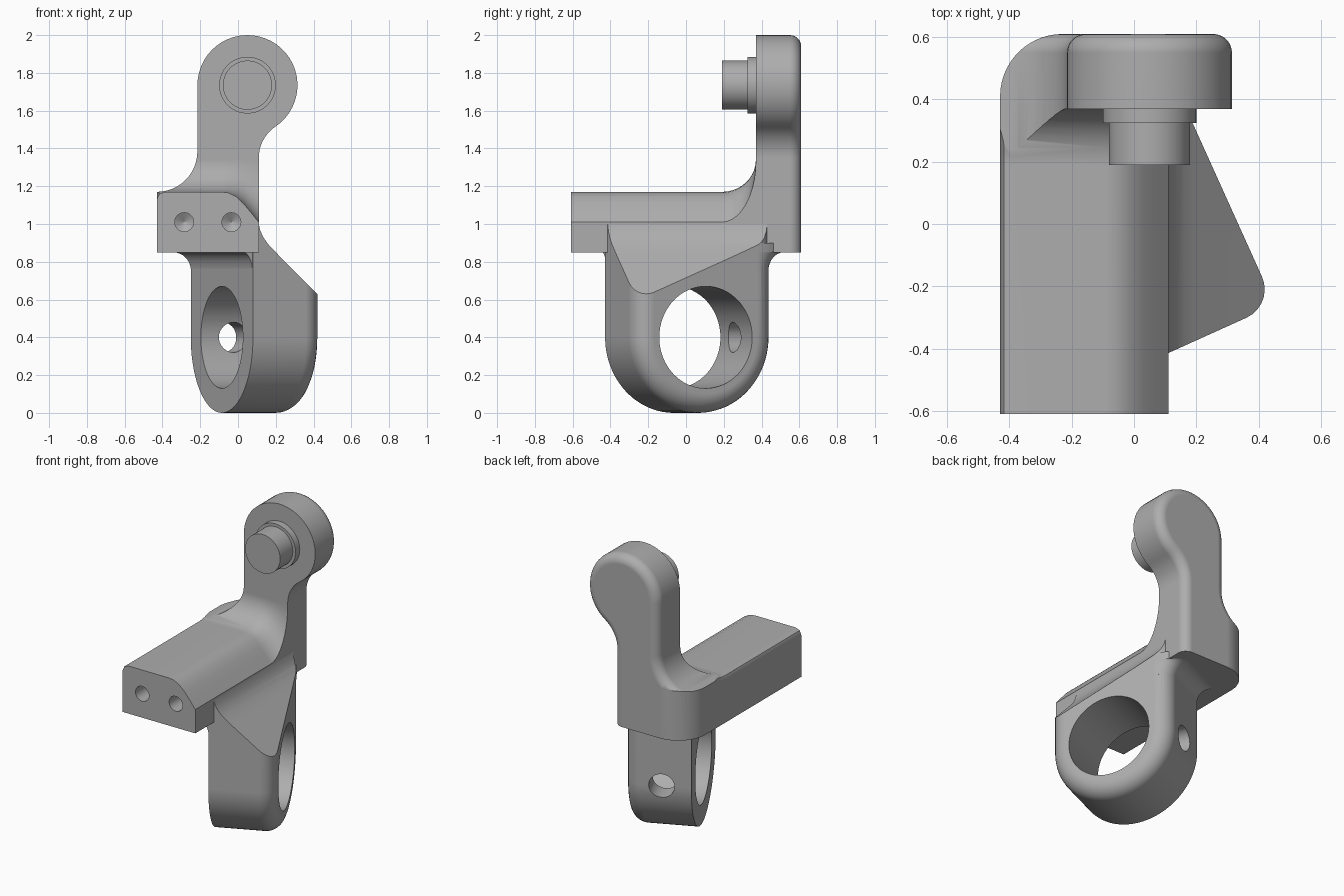
import bpy, bmesh
from math import sin, cos, pi, radians, sqrt
from mathutils import Vector, Matrix

cube = bpy.data.objects.get("Cube")
if cube:
    bpy.data.objects.remove(cube, do_unlink=True)

metal = bpy.data.materials.new("plain grey metal")
metal.use_nodes = True
grey = (0.42, 0.42, 0.42, 1)
metal.diffuse_color = grey
metal.node_tree.nodes["Principled BSDF"].inputs["Base Color"].default_value = grey


def arc(cx, cy, r, a0, a1, steps):
    angles = [radians(a0 + (a1 - a0) * i / steps) for i in range(steps + 1)]
    return [(cx + r * cos(a), cy + r * sin(a)) for a in angles]


def loft(name, rings, matrix=None, bevel=0, skip=None):
    """Skin rings of points, cap the ends, and round the edge of the last cap."""
    bm = bmesh.new()
    loops = [[bm.verts.new(p) for p in ring] for ring in rings]
    count = len(loops[0])
    for a, b in zip(loops, loops[1:]):
        for i in range(count):
            j = (i + 1) % count
            bm.faces.new((a[i], a[j], b[j], b[i]))
    bm.faces.new(loops[0])
    end = bm.faces.new(loops[-1])
    bmesh.ops.recalc_face_normals(bm, faces=bm.faces)
    if bevel:
        edges = [e for e in end.edges if not all(skip(v.co) for v in e.verts)]
        bmesh.ops.bevel(bm, geom=edges, offset=bevel, offset_type='OFFSET',
                        segments=7, profile=0.5, affect='EDGES', clamp_overlap=False)
    if matrix:
        bm.transform(matrix)
    mesh = bpy.data.meshes.new(name)
    bm.to_mesh(mesh)
    bm.free()
    mesh.materials.append(metal)
    obj = bpy.data.objects.new(name, mesh)
    bpy.context.collection.objects.link(obj)
    return obj


def along_y(pts, *ys):
    return [[(x, y, z) for x, z in pts] for y in ys]


def turned(name, steps, matrix, sides=64):
    """Round part about local z from (radius, height) steps."""
    return loft(name, [[(x, y, h) for x, y in arc(0, 0, r, 0, 360, sides)[:-1]]
                       for r, h in steps], matrix)


def boolean(obj, other, operation):
    mod = obj.modifiers.new("cut", 'BOOLEAN')
    mod.operation, mod.solver, mod.object = operation, 'EXACT', other
    bpy.context.view_layer.objects.active = obj
    bpy.ops.object.modifier_apply(modifier=mod.name)
    bpy.data.objects.remove(other, do_unlink=True)


def finish(obj):
    bpy.ops.object.select_all(action='DESELECT')
    obj.select_set(True)
    bpy.context.view_layer.objects.active = obj
    bpy.ops.object.shade_smooth_by_angle(angle=radians(30))
    mod = obj.modifiers.new("even shading", 'WEIGHTED_NORMAL')
    mod.keep_sharp = True


# Upright plate and bar share one front outline
outline = [(-0.43, 0.85), (0.11, 0.85)]
outline += arc(0.31, 1.35, 0.2, 180, 124, 8)
outline += arc(0.05, 1.735, 0.265, -56, 180, 32)[1:]
outline += arc(-0.43, 1.385, 0.215, 0, -90, 12)
body = loft("bracket_body", along_y(outline, -0.61, 0.61), bevel=0.06,
            skip=lambda co: co.z < 0.86)

# Clear the space above the bar, leaving a sweeping fillet at the plate
bar_top = [(-0.6, 1.0), (-0.45, 1.09), (-0.43, 1.13), (-0.418, 1.158), (-0.39, 1.17),
           (-0.09, 1.17), (-0.05, 1.165), (-0.01, 1.145), (0.03, 1.108), (0.07, 1.06),
           (0.11, 1.01), (0.5, 0.6)]


def relief(y, rise):
    ring = [(x, y, z + rise * (1 + (5.6 * (1.17 - z) if x > -0.1 else 0)))
            for x, z in bar_top]
    return ring + [(0.5, y, 2.3), (-0.6, y, 2.3)]


R = 0.18
rings = [relief(-0.7, 0)]
for i in range(11):
    a = i / 10 * pi / 2
    rings.append(relief(0.19 + R * sin(a), 0.17 * (1 - cos(a))))
boolean(body, loft("relief_cutter", rings), 'DIFFERENCE')

# Large rounded back corner
corner = [(-0.5, 0.41)] + arc(-0.23, 0.41, 0.2, 180, 90, 14) + [(-0.23, 0.7), (-0.5, 0.7)]
boolean(body, loft("corner_cutter", [[(x, y, z) for x, y in corner] for z in (0.7, 2.2)]),
        'DIFFERENCE')

# Two drilled holes in the bar end
into_y = Matrix.Rotation(-pi / 2, 4, 'X')
for x in (-0.285, -0.035):
    drill = turned("drill", [(0.05, -0.05), (0.05, 0.2), (0.001, 0.23)],
                   Matrix.Translation((x, -0.61, 1.01)) @ into_y, 32)
    boolean(body, drill, 'DIFFERENCE')
finish(body)

# Stepped pin on the plate
pin = turned("pin", [(0.13, 0.19), (0.13, 0.325), (0.15, 0.325), (0.15, 0.4)],
             Matrix.Translation((0.05, 0, 1.735)) @ into_y)
finish(pin)

# Turned lug: local x is the bore direction, local y its width
turn = Matrix.Rotation(radians(24.3), 4, 'Z')
T, N0, N1 = -0.023, -0.104, 0.305
lug_outline = [(T + 0.4, 1.1), (T - 0.4, 1.1)] + arc(T, 0.4, 0.4, 180, 360, 40)
lug = loft("bore_lug", [[(n, t, z) for t, z in lug_outline] for n in (N0, N1)], turn,
           bevel=0.1, skip=lambda co: co.z > 1.05)

# Flared neck where the lug meets the bar
rings = []
for i in range(9):
    a = i / 8 * pi / 2
    d = 0.1 * (1 - cos(a)) - 0.001
    ring = [(N0 - 0.6 * d, -0.415), (0.2, -0.415), (0.29, -0.3)]
    ring += [(n, t + d * (t - 0.277) / 0.1) for n, t in arc(0.205, 0.277, 0.1, 0, 90, 8)]
    ring.append((N0 - 0.6 * d, 0.377 + d))
    rings.append([(n, t, 0.751 + 0.1 * sin(a)) for n, t in ring])
rings.append([(x, y, 0.9) for x, y, z in rings[-1]])
boolean(lug, loft("neck", rings, turn), 'UNION')

# Sloping shoulder that blends up into the side of the bar
shoulder = [(-0.6, -0.1), (0.6, -0.1), (0.6, 0.45), (0.22, 0.83), (0.19, 0.861),
            (0.16, 0.893), (0.135, 0.928), (0.118, 0.965), (0.11, 1.0), (-0.6, 1.0)]
boolean(lug, loft("shoulder_limit", along_y(shoulder, -0.8, 0.8)), 'INTERSECT')

# Main bore and the cross hole through the rear wall
bore = turned("bore", [(0.27, -0.5), (0.27, 0.6)],
              turn @ Matrix.Translation((0, T, 0.4)) @ Matrix.Rotation(pi / 2, 4, 'Y'))
boolean(lug, bore, 'DIFFERENCE')
cross = turned("cross_hole", [(0.08, 0), (0.08, 0.6)],
               turn @ Matrix.Translation((0.08, 0, 0.4)) @ into_y, 32)
boolean(lug, cross, 'DIFFERENCE')
finish(lug)
